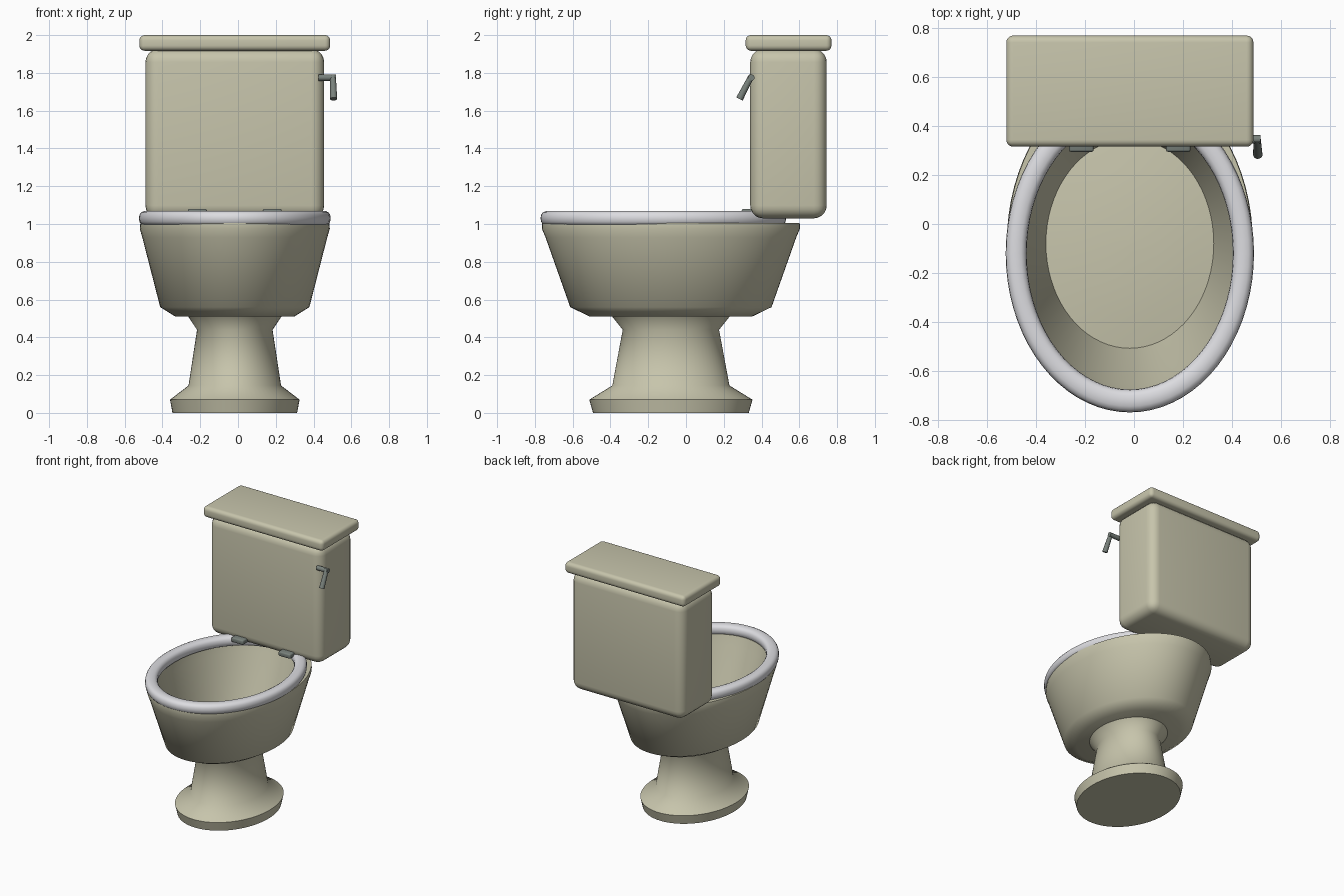
import bpy, bmesh, math
from mathutils import Vector

if "Cube" in bpy.data.objects:
    bpy.data.objects.remove(bpy.data.objects["Cube"])

CX = -0.017   # body centre line (the flush handle sticks out on the right)
SEGS = 72


def material(name, rgb):
    m = bpy.data.materials.new(name)
    m.diffuse_color = (*rgb, 1)
    m.use_nodes = True
    m.node_tree.nodes["Principled BSDF"].inputs["Base Color"].default_value = m.diffuse_color
    return m


CERAMIC = material("beige ceramic", (0.57, 0.555, 0.41))
WHITE = material("pale grey plastic", (0.72, 0.72, 0.75))
METAL = material("grey metal", (0.19, 0.22, 0.20))


def finish(bm, name, mat, angle=60):
    bmesh.ops.recalc_face_normals(bm, faces=bm.faces)
    me = bpy.data.meshes.new(name)
    bm.to_mesh(me)
    bm.free()
    me.materials.append(mat)
    ob = bpy.data.objects.new(name, me)
    bpy.context.collection.objects.link(ob)
    bpy.ops.object.select_all(action='DESELECT')
    ob.select_set(True)
    bpy.context.view_layer.objects.active = ob
    bpy.ops.object.shade_smooth_by_angle(angle=math.radians(angle))
    return ob


def loft(name, mat, cy, rings, closed=False):
    """Stack of ellipses (z, rx, ry); closed joins last ring to first."""
    bm = bmesh.new()
    loops = []
    for z, rx, ry in rings:
        loops.append([bm.verts.new((CX + rx * math.cos(t), cy + ry * math.sin(t), z))
                      for t in (2 * math.pi * i / SEGS for i in range(SEGS))])
    pairs = list(zip(loops, loops[1:]))
    if closed:
        pairs.append((loops[-1], loops[0]))
    for a, b in pairs:
        for i in range(SEGS):
            j = (i + 1) % SEGS
            bm.faces.new((a[i], a[j], b[j], b[i]))
    if not closed:
        bm.faces.new(loops[0])
        bm.faces.new(loops[-1])
    return finish(bm, name, mat)


def box(name, mat, lo, hi, bevel, segments=5):
    bm = bmesh.new()
    bmesh.ops.create_cube(bm, size=1)
    for v in bm.verts:
        v.co = Vector([(l + h) / 2 + c * (h - l) for l, h, c in zip(lo, hi, v.co)])
    bmesh.ops.bevel(bm, geom=bm.edges[:], offset=bevel, segments=segments,
                    profile=0.5, affect='EDGES')
    return finish(bm, name, mat)


def rod(name, mat, a, b, r1, r2):
    a, b = Vector(a), Vector(b)
    bm = bmesh.new()
    bmesh.ops.create_cone(bm, cap_ends=True, segments=20, radius1=r1, radius2=r2,
                          depth=(b - a).length)
    rot = (b - a).to_track_quat('Z', 'Y').to_matrix().to_4x4()
    bmesh.ops.transform(bm, matrix=rot, verts=bm.verts)
    bmesh.ops.translate(bm, vec=(a + b) / 2, verts=bm.verts)
    return finish(bm, name, mat, 40)


# Pedestal foot
loft("pedestal", CERAMIC, -0.08, [
    (0.0, 0.33, 0.412), (0.07, 0.343, 0.432), (0.145, 0.245, 0.31),
    (0.44, 0.2, 0.255), (0.515, 0.25, 0.315)])

# Bowl: outer wall, rim, inner wall and slightly domed floor
loft("bowl", CERAMIC, -0.08, [
    (0.51, 0.315, 0.43), (0.56, 0.395, 0.533), (0.93, 0.49, 0.664),
    (0.975, 0.503, 0.683), (1.005, 0.5, 0.682),
    (1.005, 0.445, 0.60), (0.93, 0.432, 0.575), (0.56, 0.343, 0.428),
    (0.575, 0.24, 0.30), (0.585, 0.12, 0.15), (0.588, 0.01, 0.0125)])

# Seat ring with a rounded cross-section
seat = []
for k in range(16):
    t = 2 * math.pi * k / 16
    c, s = math.cos(t), math.sin(t)
    c = math.copysign(abs(c) ** 0.8, c)
    s = math.copysign(abs(s) ** 0.8, s)
    seat.append((1.03 + 0.04 * s, 0.4645 + 0.043 * c, 0.603 + 0.047 * c))
loft("seat", WHITE, -0.12, seat, closed=True)

# Seat hinges
for side, x in (("left", -0.215), ("right", 0.181)):
    box(side + "_hinge", METAL, (x - 0.05, 0.295, 1.045), (x + 0.05, 0.38, 1.08), 0.008, 2)

# Tank and lid
box("tank", CERAMIC, (-0.49, 0.34, 1.03), (0.456, 0.745, 1.925), 0.068)
box("tank_lid", CERAMIC, (-0.522, 0.316, 1.917), (0.488, 0.77, 2.0), 0.028)

# Flush handle
rod("handle_stem", METAL, (0.425, 0.346, 1.775), (0.518, 0.346, 1.775), 0.017, 0.017)
rod("handle_lever", METAL, (0.503, 0.347, 1.785), (0.506, 0.283, 1.662), 0.015, 0.019)
